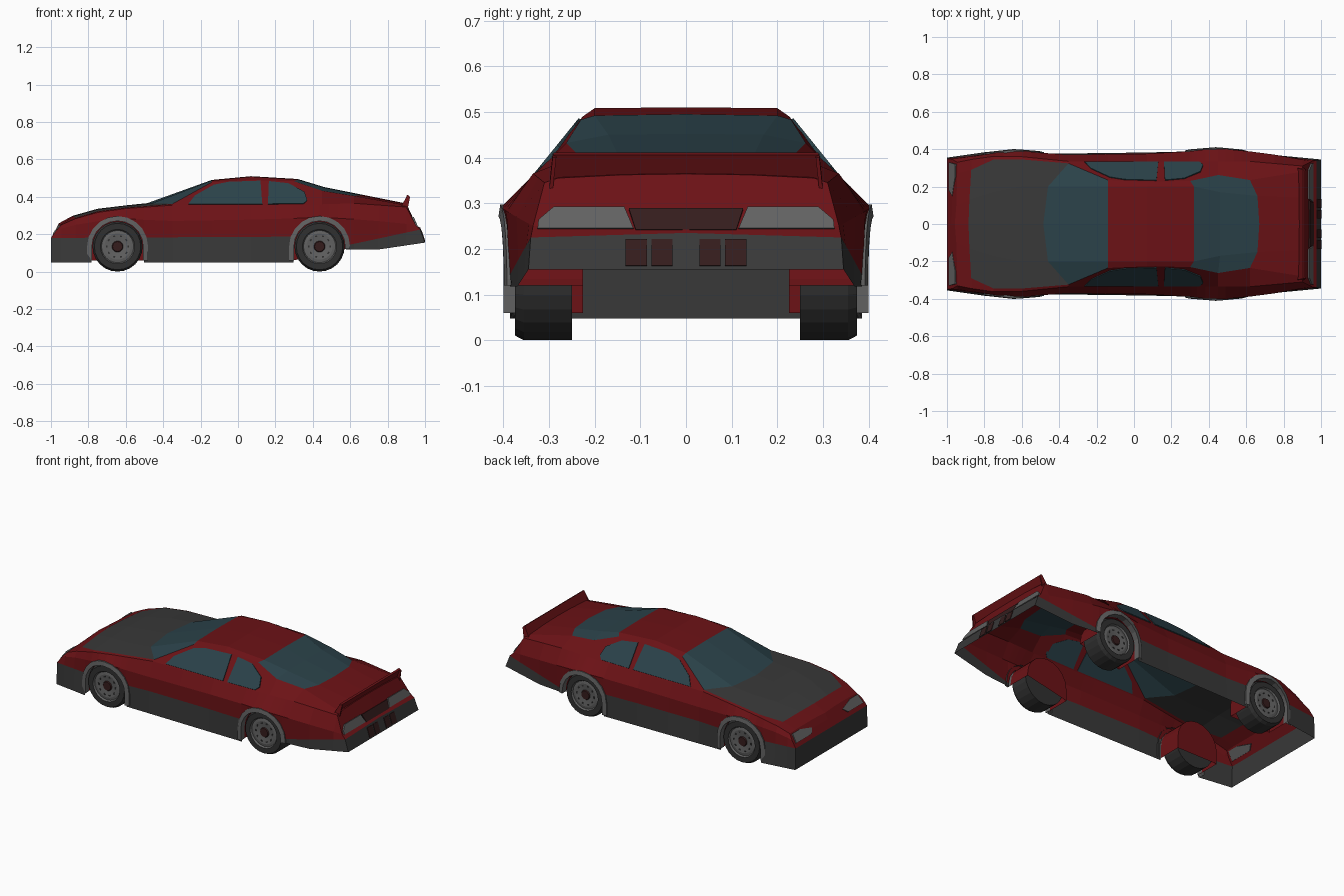
import bpy, bmesh
from math import sin, cos, pi, sqrt
from mathutils import Vector

if "Cube" in bpy.data.objects:
    bpy.data.objects.remove(bpy.data.objects["Cube"])


def material(name, r, g, b):
    m = bpy.data.materials.new(name)
    m.diffuse_color = (r, g, b, 1)
    m.use_nodes = True
    m.node_tree.nodes["Principled BSDF"].inputs["Base Color"].default_value = m.diffuse_color
    return m


RED = material("red_paint", .15, .006, .008)
DARK = material("dark_grey", .04, .04, .04)
GLASS = material("glass", .024, .055, .068)
GREY = material("mid_grey", .12, .12, .12)
LAMP = material("dark_red", .035, .012, .012)
TYRE = material("tyre", .03, .03, .03)


def make(name, verts, faces, mats, idx=None, mirror=True, fix=True):
    me = bpy.data.meshes.new(name)
    me.from_pydata([tuple(v) for v in verts], [], faces)
    for m in mats:
        me.materials.append(m)
    if idx:
        me.polygons.foreach_set("material_index", idx)
    bm = bmesh.new()
    bm.from_mesh(me)
    bmesh.ops.remove_doubles(bm, verts=bm.verts, dist=1e-4)
    if fix:
        bmesh.ops.recalc_face_normals(bm, faces=bm.faces)
    bm.to_mesh(me)
    bm.free()
    ob = bpy.data.objects.new(name, me)
    bpy.context.collection.objects.link(ob)
    if mirror:
        mod = ob.modifiers.new("mirror", 'MIRROR')
        mod.use_axis = (False, True, False)
    return ob


def panel(name, pts, mat, t=.004, mirror=True):
    """Thin polygonal slab straddling the surface."""
    p = [Vector(q) for q in pts]
    n = (p[1] - p[0]).cross(p[2] - p[0]).normalized() * t
    k = len(p)
    faces = [list(range(k)), list(range(2 * k - 1, k - 1, -1))]
    faces += [(i, (i + 1) % k, k + (i + 1) % k, k + i) for i in range(k)]
    make(name, [q + n for q in p] + [q - n for q in p], faces, [mat], mirror=mirror)


def tab(x, pts):
    """Piecewise linear lookup."""
    if x <= pts[0][0]:
        return pts[0][1]
    for (a, u), (b, v) in zip(pts, pts[1:]):
        if x <= b:
            return u + (v - u) * (x - a) / (b - a)
    return pts[-1][1]


# Upper body stations: x, shoulder y z, edge y z, mid x y z, centre x z
TOP = [
    (-.945, .33, .25, .27, .254, -.95, .1, .258, -.958, .258),
    (-.87, .345, .283, .29, .288, -.88, .13, .296, -.885, .298),
    (-.75, .362, .316, .345, .322, -.75, .17, .333, -.75, .336),
    (-.6, .36, .337, .345, .342, -.6, .2, .352, -.6, .354),
    (-.35, .335, .355, .324, .362, -.46, .2, .365, -.485, .366),
    (-.14, .335, .355, .235, .478, -.14, .2, .487, -.14, .49),
    (.07, .335, .355, .226, .49, .07, .2, .508, .07, .51),
    (.3, .335, .355, .23, .483, .32, .2, .492, .32, .495),
    (.45, .335, .36, .262, .432, .46, .17, .45, .46, .452),
    (.62, .335, .365, .235, .405, .66, .15, .408, .67, .41),
    (.9, .31, .345, .28, .355, .9, .14, .362, .9, .364)]
SH_Y = [(s[0], s[1]) for s in TOP]
SH_Z = [(s[0], s[2]) for s in TOP]

# Lower side rows
AXLES, CZ, R = (-.644, .436), .134, .14
SILL_Y = [(-1, .355), (-.79, .385), (-.5, .375), (.27, .385), (.58, .385), (1, .345)]
LINE_Y = [(-1, .35), (-.64, .39), (-.4, .37), (.2, .38), (.44, .4), (.6, .385), (.975, .34)]
LINE_Z = [(-1, .18), (.3, .187), (.58, .14), (.975, .225)]
BELT_Y = [(-.97, .345), (-.64, .396), (-.4, .37), (.2, .377), (.44, .406), (.7, .38), (.95, .335)]
BELT_Z = [(-.97, .222), (-.9, .245), (-.64, .286), (-.4, .27), (.2, .28), (.44, .291), (.7, .275), (.95, .25)]


def sill_z(x):
    for c in AXLES:
        if abs(x - c) < R:
            return CZ + sqrt(R * R - (x - c) ** 2)
    return .048 if x < .5 else tab(x, [(.576, .118), (.75, .118), (1, .155)])


def column(x):
    z = sill_z(x)
    lx, bx = min(x, .975), max(-.97, min(x, .95))
    sx = max(-.945, min(x, .9))
    return [(x, tab(x, SILL_Y), z), (lx, tab(lx, LINE_Y), max(z, tab(lx, LINE_Z))),
            (bx, tab(bx, BELT_Y), tab(bx, BELT_Z)), (sx, tab(sx, SH_Y), tab(sx, SH_Z))]


xs = {-1, -.79, 0, .75, 1} | {s[0] for s in TOP}
for c in AXLES:
    xs |= {c - R - .0005, c + R + .0005} | {c + (R - .0003) * cos(pi * i / 8) for i in range(9)}
verts, faces, idx = [], [], []


def grid(cols, mat_of):
    base, h = len(verts), len(cols[0])
    for c in cols:
        verts.extend(c)
    for i in range(len(cols) - 1):
        for j in range(h - 1):
            a = base + i * h + j
            faces.append((a, a + 1, a + h + 1, a + h))
            idx.append(mat_of(i, j))


def face(pts, m):
    faces.append(list(range(len(verts), len(verts) + len(pts))))
    verts.extend(pts)
    idx.append(m)


# Body shell: sides, then hood, windscreen, roof, rear window and boot lid
cols = [column(x) for x in sorted(xs)]
grid(cols, lambda i, j: 1 if j == 0 else 0)
upper = [[(s[0], s[1], s[2]), (s[0], s[3], s[4]), s[5:8], (s[8], 0, s[9])] for s in TOP]
grid(upper, lambda i, j: 0 if j == 0 else 1 if i in (1, 2, 3) else 2 if i in (4, 7, 8) else 0)

# Nose and tail faces
for col, ring, mids, flip in ((cols[0], upper[0], ((-1, 0, .048), (-1, 0, .18), (-.975, 0, .222)), 1),
                              (cols[-1], upper[-1], ((1, 0, .155), (.975, 0, .235), (.955, 0, .245)), -1)):
    face([mids[0], mids[1], col[1], col[0]][::flip], 1)
    face([mids[1], mids[2], col[2], col[1]][::flip], 0)
    face([mids[2], ring[3], ring[2], ring[1], ring[0], col[2]][::flip], 0)
make("body_shell", verts, faces, [RED, DARK, GLASS], idx, fix=False)


# Side windows lie in the sloping cabin side
def side(x, z):
    return (x, .336 - (z - .355) * .81, z)


panel("front_side_window", [side(*p) for p in ((-.265, .36), (.13, .36), (.12, .484), (-.05, .478),
                                               (-.13, .462), (-.23, .405))], GLASS)
panel("rear_side_window", [side(*p) for p in ((.16, .36), (.35, .362), (.37, .38), (.355, .425),
                                              (.27, .47), (.165, .482))], GLASS)

# Headlights
panel("headlight", [(-1 + (z - .18) * .71, y, z) for y, z in
                    ((.33, .2), (.32, .247), (.25, .247), (.15, .225), (.18, .2))], GREY, .006)


# Tail lights, centre panel and bumper lamps
def tail(y, z):
    return (.952 - (z - .25) * .45, y, z)


panel("tail_light", [tail(*p) for p in ((.115, .243), (.325, .243), (.323, .262), (.29, .29), (.135, .29))], GREY, .006)
panel("tail_centre_panel", [tail(*p) for p in ((-.11, .24), (.11, .24), (.125, .287), (-.125, .287))],
      LAMP, .005, False)
for a, b in ((.03, .075), (.085, .133)):
    panel("bumper_lamp", [(1 - (z - .155) * .33, y, z) for y, z in ((a, .162), (b, .162), (b, .22), (a, .22))],
          LAMP, .004)

# Rear spoiler
panel("rear_spoiler", [(.87, -.3, .325), (.87, .3, .325), (.91, .29, .408), (.91, -.29, .408)], RED, .006, False)
panel("spoiler_end", [(.865, .296, .335), (.905, .296, .325), (.92, .288, .40), (.905, .288, .408)], RED, .004)

# Wheels: lathe profile (radius, y)
PROFILE = [(0, .25), (.134, .25), (.134, .355), (.124, .374), (.092, .374), (.086, .364),
           (.07, .367), (.03, .362), (.026, .368), (0, .368)]
WMAT = [0, 0, 0, 0, 1, 1, 1, 2, 2]
SEG = 24
for label, c in zip(("front", "rear"), AXLES):
    v = [(c + r * cos(2 * pi * k / SEG), y, CZ + r * sin(2 * pi * k / SEG)) for r, y in PROFILE for k in range(SEG)]
    f, m = [], []
    for j in range(len(PROFILE) - 1):
        for k in range(SEG):
            a, b = j * SEG + k, j * SEG + (k + 1) % SEG
            if j == 0:
                f.append((a, b + SEG, a + SEG))
            elif j == len(PROFILE) - 2:
                f.append((a, b, a + SEG))
            else:
                f.append((a, b, b + SEG, a + SEG))
            m.append(WMAT[j])
    make(label + "_wheel", v, f, [TYRE, GREY, LAMP], m)

    # Rim slots
    for k in range(10):
        q = [(r, 2 * pi * k / 10 + d) for r, d in ((.054, -.1), (.054, .1), (.062, .1), (.062, -.1))]
        panel(label + "_rim_slot", [(c + r * cos(a), .366, CZ + r * sin(a)) for r, a in q], TYRE, .002)

    # Wheel arch flare and inner wheel well follow one arch path
    rear_leg = .06 if c < 0 else .12

    def arch(r):
        path = [(c + r * cos(pi * k / 10), CZ + r * sin(pi * k / 10)) for k in range(11)]
        return [(c + r, rear_leg)] + path + [(c - r, .06)]

    def yy(x):
        return tab(x, LINE_Y) + .004

    outer, inner = arch(.163), arch(.137)
    n = len(outer)
    v = ([(x, yy(x) - .012, z) for x, z in outer] + [(x, yy(x) + .003, z) for x, z in outer]
         + [(x, yy(x) + .007, z) for x, z in inner] + [(x, yy(x) - .03, z) for x, z in inner])
    f = [(j * n + i, j * n + i + 1, (j + 1) * n + i + 1, (j + 1) * n + i) for j in range(3) for i in range(n - 1)]
    make(label + "_arch_flare", v, f, [GREY])

    well = arch(.139)
    v = [(x, .225, z) for x, z in well] + [(x, .37, z) for x, z in well]
    f = [(i, i + 1, n + i + 1, n + i) for i in range(n - 1)] + [list(range(n))]
    make(label + "_wheel_well", v, f, [RED])
